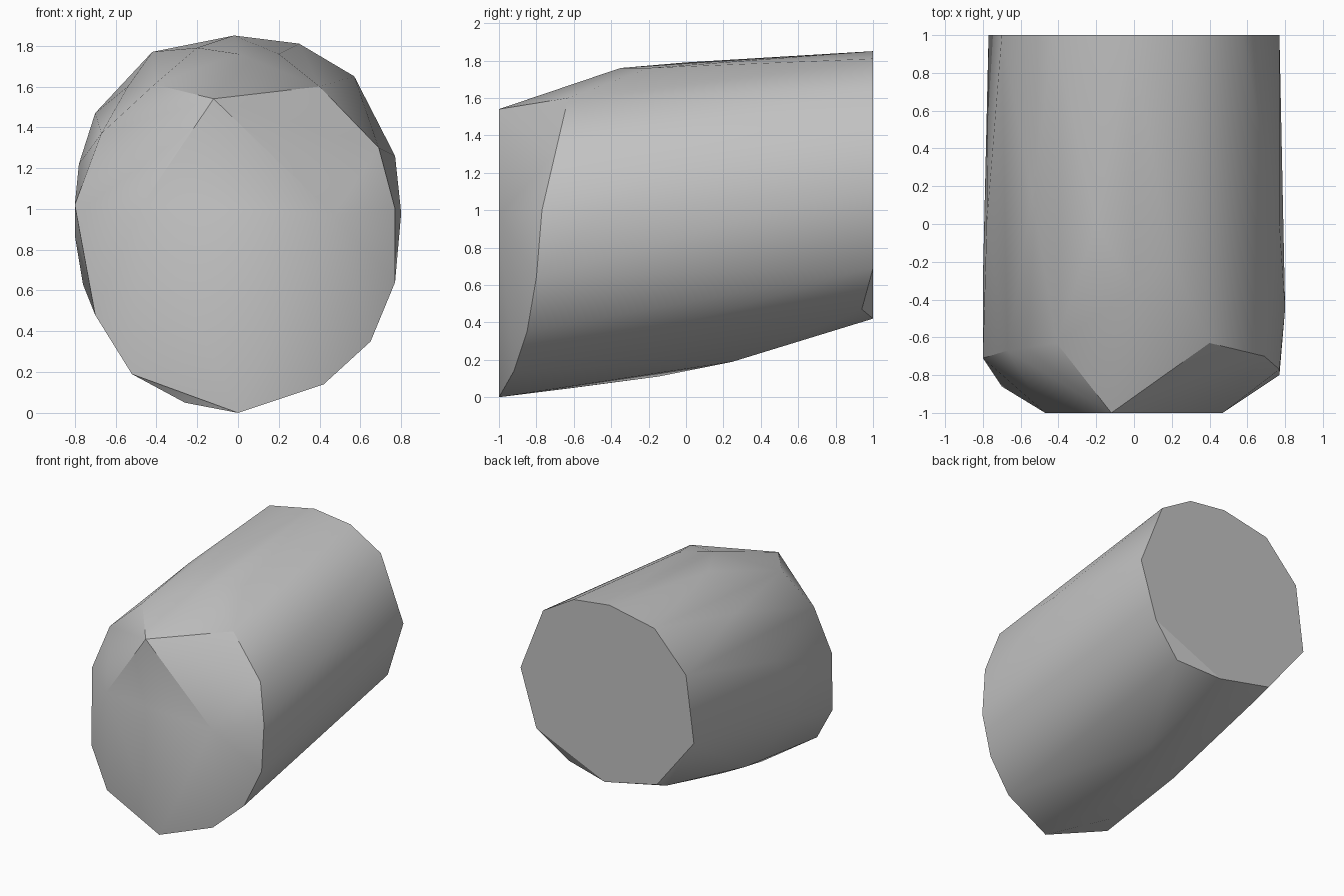
import bpy
import bmesh
import math


def remove_default_cube():
    cube = bpy.data.objects.get("Cube")
    if cube:
        bpy.data.objects.remove(cube, do_unlink=True)


def make_material(name, colour):
    material = bpy.data.materials.new(name)
    material.use_nodes = True
    material.diffuse_color = colour
    shader = material.node_tree.nodes["Principled BSDF"]
    shader.inputs["Base Color"].default_value = colour
    return material


def flat_profile(outline, depth):
    """Place an (x, z) outline on a plane facing along y."""
    return [(x, depth, z) for x, z in outline]


def make_hull(name, points, material, sharp_angle):
    """Wrap a tight convex skin around the guide points."""
    mesh = bpy.data.meshes.new(name)
    bm = bmesh.new()
    for point in points:
        bm.verts.new(point)
    bmesh.ops.convex_hull(bm, input=bm.verts[:])
    loose = [v for v in bm.verts if not v.link_faces]
    bmesh.ops.delete(bm, geom=loose, context="VERTS")
    # Merge coplanar triangles so the end caps stay flat
    bmesh.ops.dissolve_limit(bm, angle_limit=math.radians(1),
                             verts=bm.verts[:], edges=bm.edges[:])
    bmesh.ops.recalc_face_normals(bm, faces=bm.faces[:])
    bm.to_mesh(mesh)
    bm.free()
    mesh.materials.append(material)
    body = bpy.data.objects.new(name, mesh)
    bpy.context.collection.objects.link(body)
    bpy.ops.object.select_all(action="DESELECT")
    body.select_set(True)
    bpy.context.view_layer.objects.active = body
    bpy.ops.object.shade_smooth_by_angle(angle=math.radians(sharp_angle))
    return body


remove_default_cube()
stone_grey = make_material("stone grey", (0.54, 0.54, 0.54, 1))

# Flat back cap
back_cap = flat_profile([
    (-.02, 1.85), (.3, 1.81), (.57, 1.65), (.77, 1.14), (.63, .69),
    (.02, .42), (-.44, .52), (-.77, .94), (-.7, 1.47), (-.42, 1.77)], 1)

# Flat front facet
front_facet = flat_profile([(-.12, 1.54), (.47, .97), (0, 0), (-.47, 1.02)], -1)

# Shoulder ring around the front facet
shoulder = [
    (.4, -.63, 1.6), (.69, -.7, 1.3), (.77, -.77, 1), (.77, -.8, .64),
    (.65, -.85, .35), (.42, -.92, .14), (-.52, -.92, .19), (-.7, -.86, .48),
    (-.8, -.71, 1.02), (-.67, -.67, 1.37), (-.41, -.63, 1.61)]

# Swelling along the sides, the crown and the underside
sides = [(.8, -.45, .98), (.77, 0, 1.26), (-.8, -.3, .87), (-.78, 0, 1.22),
         (-.76, -.3, .63)]
crown = [(0, -.35, 1.76), (.2, -.2, 1.76), (-.2, 0, 1.79), (-.54, .15, 1.6)]
underside = [(-.26, -.6, .05), (-.21, -.15, .11), (-.46, -.1, .25),
             (.05, .25, .19), (-.42, .85, .45), (.38, .94, .47)]

make_hull("boulder_body",
          back_cap + front_facet + shoulder + sides + crown + underside,
          stone_grey, 28)
